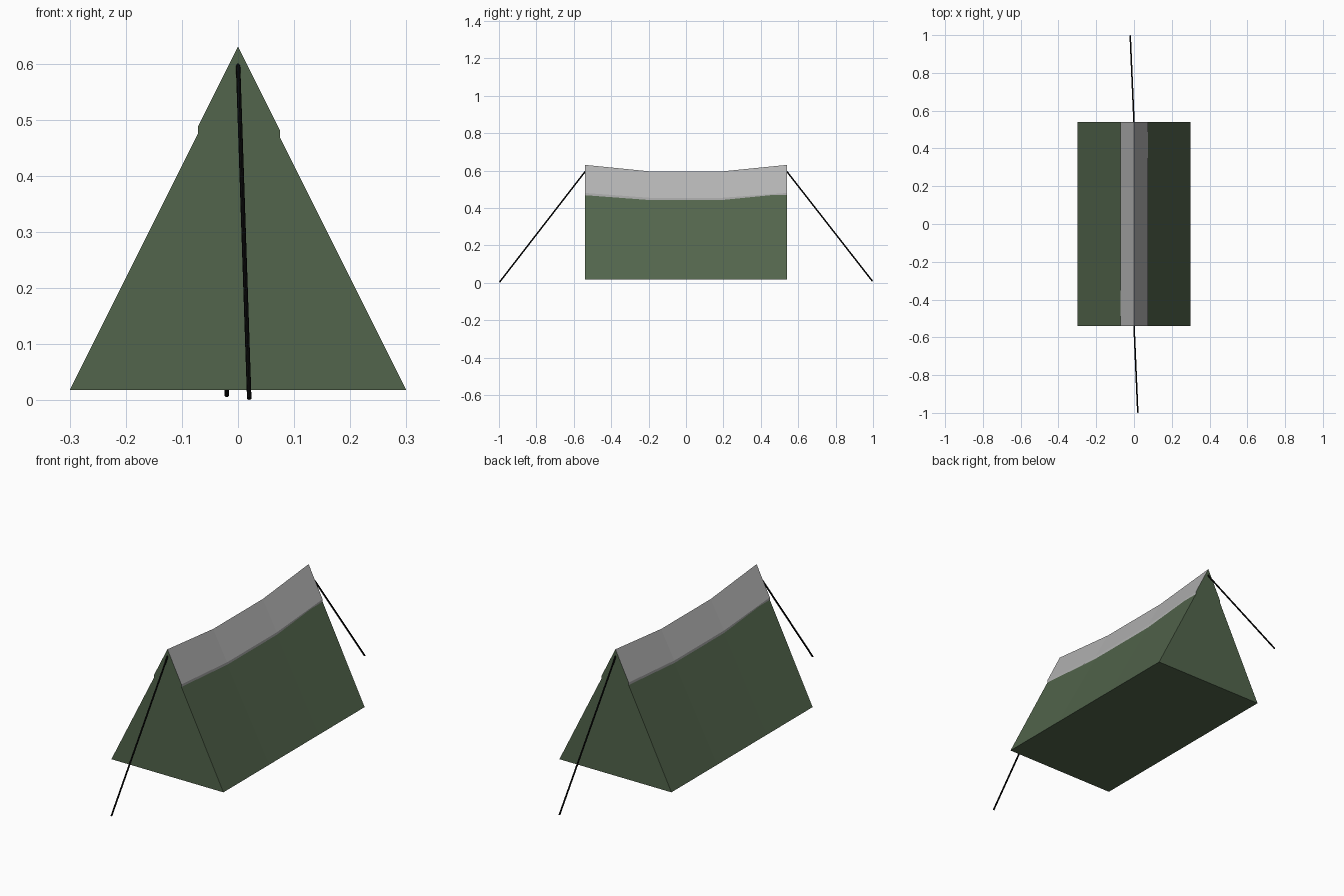
import bpy
import bmesh
from mathutils import Vector

cube = bpy.data.objects.get("Cube")
if cube:
    bpy.data.objects.remove(cube, do_unlink=True)


def material(name, rgb):
    mat = bpy.data.materials.new(name)
    mat.use_nodes = True
    mat.diffuse_color = (*rgb, 1)
    mat.node_tree.nodes["Principled BSDF"].inputs["Base Color"].default_value = (*rgb, 1)
    return mat


GREEN = material("canvas green", (0.085, 0.13, 0.072))
GREY = material("ridge grey", (0.45, 0.45, 0.45))
BLACK = material("rope black", (0.003, 0.003, 0.003))

HALF_WIDTH, BASE, THICK = 0.30, 0.018, 0.012
# Lengthwise stations: y and height of the sagging ridge
STATIONS = [(-0.54, 0.63), (-0.19, 0.595), (0.19, 0.595), (0.54, 0.63)]


def loft(name, section, mats):
    """Sweep a closed cross-section along the stations and cap both ends."""
    bm = bmesh.new()
    rings = [[bm.verts.new((x, y, z)) for x, z in section(top)] for y, top in STATIONS]
    count = len(rings[0])
    for a, b in zip(rings, rings[1:]):
        for i in range(count):
            j = (i + 1) % count
            bm.faces.new((a[i], a[j], b[j], b[i]))
    bm.faces.new(rings[0])
    bm.faces.new(rings[-1])
    bmesh.ops.recalc_face_normals(bm, faces=bm.faces)
    # End faces take the last material
    for face in bm.faces:
        if abs(face.normal.y) > 0.9:
            face.material_index = len(mats) - 1
    mesh = bpy.data.meshes.new(name)
    bm.to_mesh(mesh)
    bm.free()
    for mat in mats:
        mesh.materials.append(mat)
    obj = bpy.data.objects.new(name, mesh)
    bpy.context.collection.objects.link(obj)


def tent_section(top):
    return [(-HALF_WIDTH, BASE), (HALF_WIDTH, BASE), (0, top - THICK)]


def cover_section(top):
    def slope(x, peak):
        return peak - (peak - BASE) * abs(x) / HALF_WIDTH
    left, right, low = -0.071, 0.075, top - THICK
    return [(left, slope(left, low)), (0, low), (right, slope(right, low)),
            (right, slope(right, low) + THICK), (0, top), (left, slope(left, low) + THICK)]


# Canvas body and ridge cover
loft("tent_body", tent_section, [GREEN])
loft("ridge_cover", cover_section, [GREY, GREEN])


# Guy ropes
def rope(name, start, end):
    start, end = Vector(start), Vector(end)
    span = end - start
    bpy.ops.mesh.primitive_cylinder_add(vertices=8, radius=0.004, depth=span.length,
                                        location=(start + end) / 2)
    obj = bpy.context.object
    obj.name = name
    obj.rotation_euler = span.to_track_quat("Z", "Y").to_euler()
    obj.data.materials.append(BLACK)


rope("front_rope", (0, -0.535, 0.60), (0.02, -0.997, 0.003))
rope("back_rope", (0, 0.535, 0.60), (-0.02, 0.997, 0.008))
